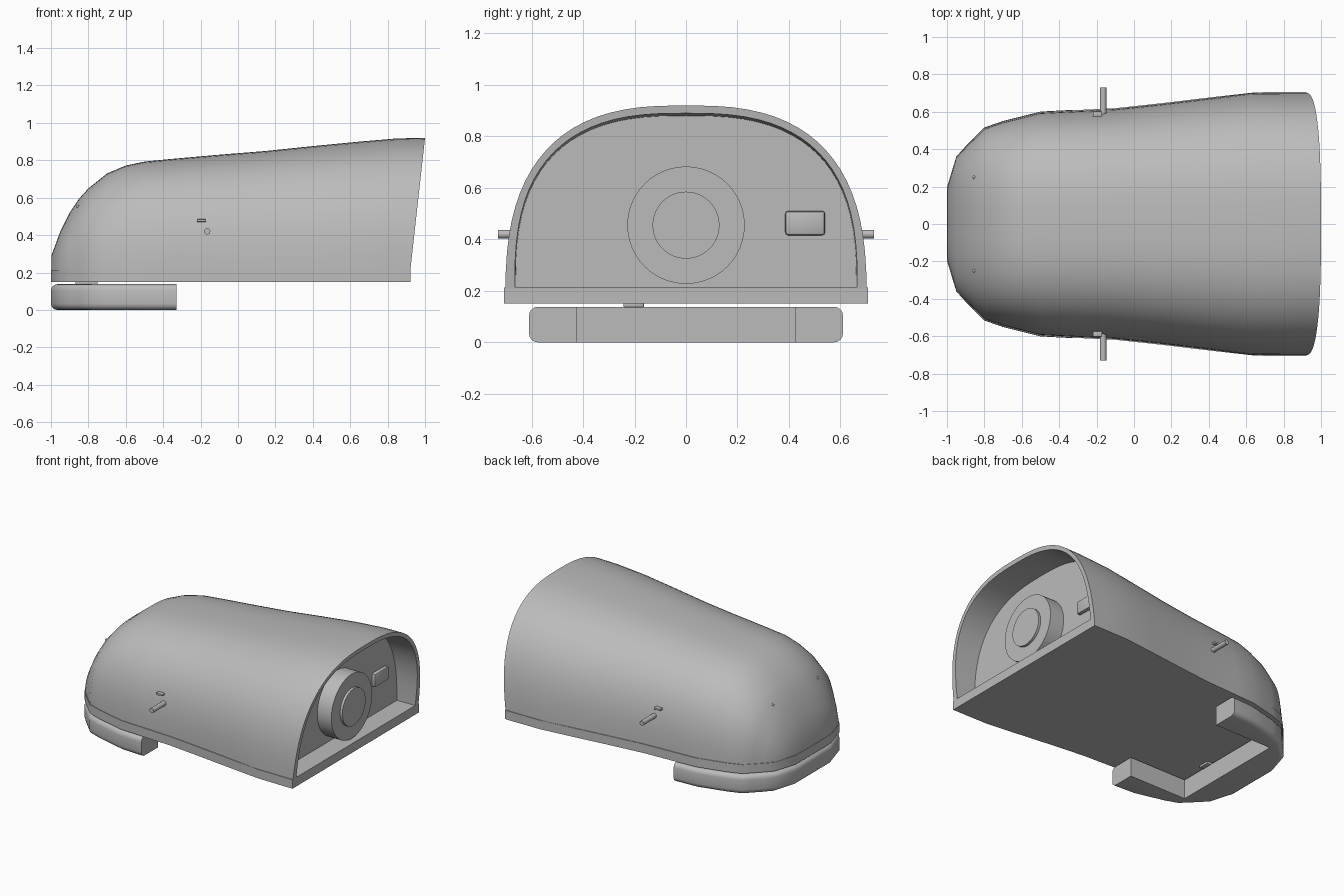
import bpy, bmesh, math
from mathutils import Matrix

cube = bpy.data.objects.get("Cube")
if cube:
    bpy.data.objects.remove(cube, do_unlink=True)

grey = bpy.data.materials.new("plain_grey")
grey.use_nodes = True
grey.diffuse_color = (0.5, 0.5, 0.5, 1)
grey.node_tree.nodes["Principled BSDF"].inputs["Base Color"].default_value = grey.diffuse_color

# Body stations: x, half width, top height
STATIONS = [(-1, .19, .29), (-.95, .355, .42), (-.9, .41, .52), (-.85, .46, .595),
            (-.8, .51, .65), (-.7, .545, .73), (-.6, .57, .772), (-.5, .595, .793),
            (-.35, .603, .808), (-.1, .615, .83), (.15, .642, .85), (.4, .672, .876),
            (.65, .7, .9), (.85, .702, .917), (1, .702, .92)]
BOTTOM, FLOOR, WALL_X = .155, .215, .78
SEGMENTS = 40


def finish(name, bm, angle=30):
    bmesh.ops.recalc_face_normals(bm, faces=bm.faces)
    mesh = bpy.data.meshes.new(name)
    bm.to_mesh(mesh)
    bm.free()
    obj = bpy.data.objects.new(name, mesh)
    bpy.context.collection.objects.link(obj)
    mesh.materials.append(grey)
    bpy.ops.object.select_all(action='DESELECT')
    obj.select_set(True)
    bpy.context.view_layer.objects.active = obj
    bpy.ops.object.shade_smooth_by_angle(angle=math.radians(angle))
    return obj


def box(name, center, size, bevel=0):
    bm = bmesh.new()
    bmesh.ops.create_cube(bm, size=1, matrix=Matrix.Translation(center) @ Matrix.Diagonal((*size, 1)))
    if bevel:
        bmesh.ops.bevel(bm, geom=bm.edges[:], offset=bevel, segments=2, profile=.5, affect='EDGES')
    return finish(name, bm)


def cylinder(name, center, radius, length, axis):
    bm = bmesh.new()
    turn = Matrix.Rotation(math.pi / 2, 4, 'Y' if axis == 'X' else 'X')
    bmesh.ops.create_cone(bm, cap_ends=True, segments=48, radius1=radius, radius2=radius,
                          depth=length, matrix=Matrix.Translation(center) @ turn)
    return finish(name, bm)


def arch(bm, x, width, top, base, slant=0):
    """Rounded arch section; slant leans its lower part towards -x."""
    verts = []
    for i in range(SEGMENTS + 1):
        t = math.pi * i / SEGMENTS
        c, s = math.cos(t), max(math.sin(t), 0)
        y = math.copysign(abs(c) ** (2 / 2.7), c) * width
        z = base + (top - base) * s ** (2 / 2.7)
        verts.append(bm.verts.new((x - slant * (.92 - z) / .765, y, z)))
    return verts


def bridge(bm, a, b):
    for i in range(len(a)):
        j = (i + 1) % len(a)
        bm.faces.new((a[i], a[j], b[j], b[i]))


def half_width(x):
    for (x0, w0, _), (x1, w1, _) in zip(STATIONS, STATIONS[1:]):
        if x <= x1:
            return w0 + (w1 - w0) * (x - x0) / (x1 - x0)
    return STATIONS[-1][1]


def side_outline(end, extra):
    """Points of the body plan along one side, from nose to end."""
    xs = [s[0] for s in STATIONS if s[0] < end - .01] + [end]
    return [(x, half_width(x) + extra) for x in xs]


# Hood: lofted skin, slanted rim, recessed mouth and back wall
bm = bmesh.new()
rings = [arch(bm, max(x, -.998), w, top, BOTTOM, .085 * max(0, (x - .4) / .6))
         for x, w, top in STATIONS]
rings.append(arch(bm, 1, .665, .89, FLOOR, .085))
rings.append(arch(bm, WALL_X, .662, .88, FLOOR))
for a, b in zip(rings, rings[1:]):
    bridge(bm, a, b)
bm.faces.new(rings[0])
bm.faces.new(rings[-1])
finish("hood_shell", bm, 35)

# Base plate following the plan of the hood
bm = bmesh.new()
side = side_outline(.921, .004)
plan = side + [(x, -y) for x, y in reversed(side)]
face = bm.faces.new([bm.verts.new((x, y, .15)) for x, y in plan])
top = bmesh.ops.extrude_face_region(bm, geom=[face])["geom"]
bmesh.ops.translate(bm, vec=(0, 0, FLOOR - .152),
                    verts=[v for v in top if isinstance(v, bmesh.types.BMVert)])
finish("base_plate", bm)

# U-shaped foot with a rounded outer edge
bm = bmesh.new()
side = side_outline(-.33, .006)
inner = [(-.33, .425), (-.78, .425)]
plan = list(reversed(side)) + [(x, -y) for x, y in side]
plan += [(x, -y) for x, y in inner] + list(reversed(inner))
face = bm.faces.new([bm.verts.new((x, y, 0)) for x, y in plan])
top = bmesh.ops.extrude_face_region(bm, geom=[face])["geom"]
bmesh.ops.translate(bm, vec=(0, 0, .138), verts=[v for v in top if isinstance(v, bmesh.types.BMVert)])


def on_outside(v):
    return abs(v.co.y) > .43 or v.co.x < -.8


outer = [e for e in bm.edges if all(on_outside(v) for v in e.verts)
         and abs(e.verts[0].co.z - e.verts[1].co.z) < .001]
bmesh.ops.bevel(bm, geom=outer, offset=.035, segments=4, profile=.5, affect='EDGES')
finish("front_foot", bm, 35)

# Lens barrel, lens and small panel on the back wall
cylinder("lens_barrel", (.82, 0, .455), .228, .14, 'X')
cylinder("lens_disc", (.85, 0, .455), .13, .115, 'X')
box("wall_button", (.785, .463, .463), (.04, .155, .095), .012)

# Latch under the base
box("underside_latch", (-.81, -.203, .147), (.12, .08, .024), .004)

# Paired side pins, small catches and nose studs
for label, s in (("left", 1), ("right", -1)):
    cylinder("side_pin_" + label, (-.165, s * .65, .42), .017, .16, 'Y')
    box("side_catch_" + label, (-.195, s * .588, .478), (.05, .03, .014), .003)
    bm = bmesh.new()
    bmesh.ops.create_uvsphere(bm, u_segments=12, v_segments=8, radius=.009,
                              matrix=Matrix.Translation((-.855, s * .25, .553)))
    finish("nose_stud_" + label, bm)
